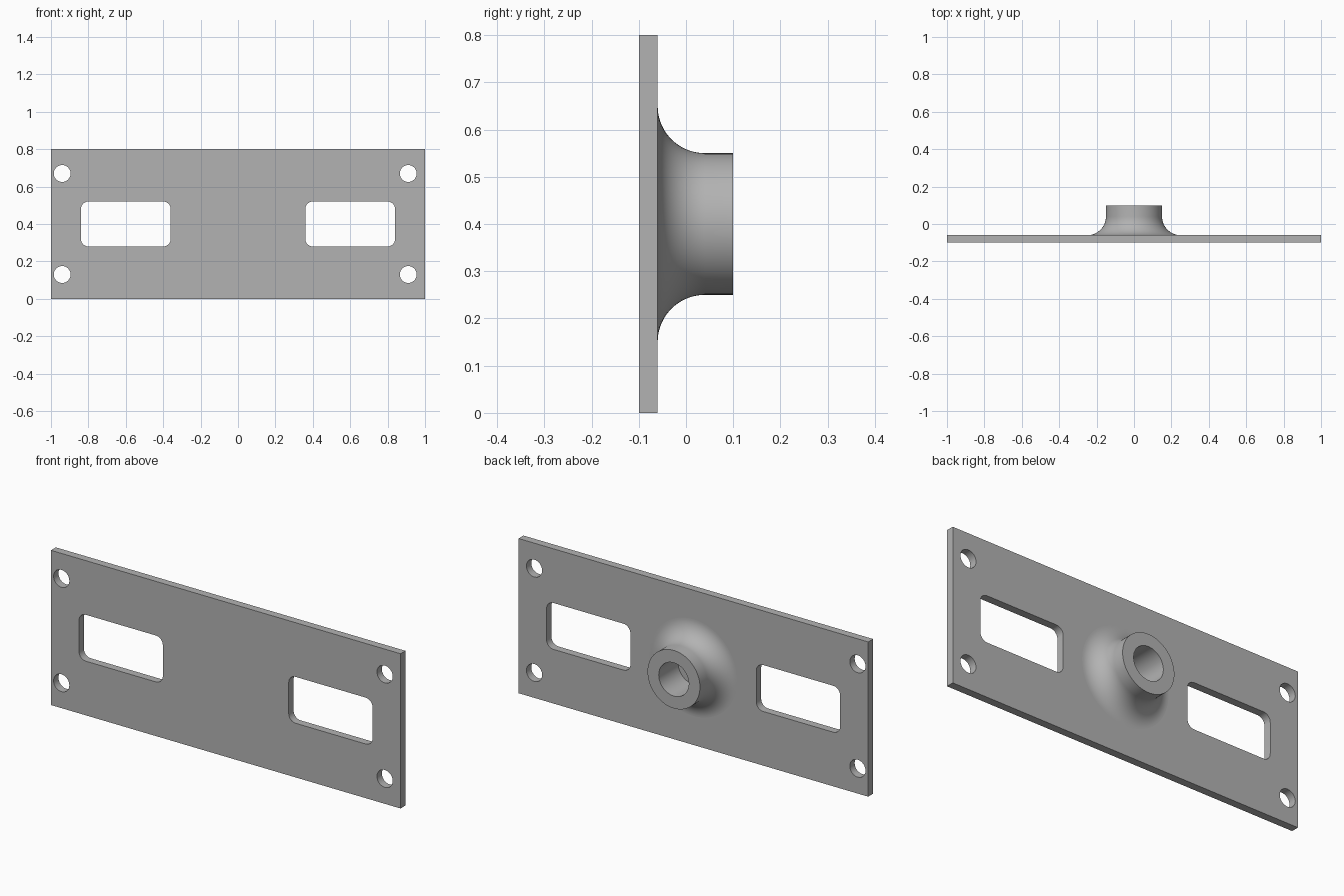
import bpy
import bmesh
from math import sin, cos, pi, radians
from mathutils import Matrix, Vector

cube = bpy.data.objects.get("Cube")
if cube:
    bpy.data.objects.remove(cube, do_unlink=True)

FRONT, BACK, TIP = -0.1, -0.06, 0.1
MID_Z = 0.4

grey = bpy.data.materials.new("plain_grey")
grey.use_nodes = True
grey.diffuse_color = (0.45, 0.45, 0.45, 1)
grey.node_tree.nodes["Principled BSDF"].inputs["Base Color"].default_value = (0.45, 0.45, 0.45, 1)


def arc(cx, cy, r, start, end, steps):
    """Points along a circular arc, angles in degrees."""
    angles = [radians(start + (end - start) * i / steps) for i in range(steps + 1)]
    return [(cx + r * cos(a), cy + r * sin(a)) for a in angles]


def rounded_rect(cx, cy, w, h, r):
    pts = []
    for i, (sx, sy) in enumerate([(1, 1), (-1, 1), (-1, -1), (1, -1)]):
        pts += arc(cx + sx * (w / 2 - r), cy + sy * (h / 2 - r), r, 90 * i, 90 * i + 90, 8)
    return pts


def finish(obj):
    obj.data.materials.clear()
    obj.data.materials.append(grey)
    bpy.ops.object.select_all(action="DESELECT")
    obj.select_set(True)
    bpy.context.view_layer.objects.active = obj
    bpy.ops.object.shade_smooth_by_angle(angle=radians(30))


def make_plate():
    # Filled outline with two windows and four bolt holes
    loops = [[(-1, 0), (1, 0), (1, 0.8), (-1, 0.8)]]
    loops += [rounded_rect(x, MID_Z, 0.48, 0.24, 0.04) for x in (-0.6, 0.6)]
    loops += [arc(x, z, 0.045, 0, 360, 40)[:-1] for x in (-0.94, 0.91) for z in (0.13, 0.67)]
    curve = bpy.data.curves.new("plate_outline", "CURVE")
    curve.dimensions = "2D"
    curve.fill_mode = "BOTH"
    curve.extrude = (BACK - FRONT) / 2
    for pts in loops:
        spline = curve.splines.new("POLY")
        spline.points.add(len(pts) - 1)
        for p, (x, y) in zip(spline.points, pts):
            p.co = (x, y, 0, 1)
        spline.use_cyclic_u = True
    temp = bpy.data.objects.new("plate_outline", curve)
    bpy.context.collection.objects.link(temp)
    mesh = bpy.data.meshes.new_from_object(temp.evaluated_get(bpy.context.evaluated_depsgraph_get()))
    bpy.data.objects.remove(temp, do_unlink=True)

    # Stand the plate upright
    mesh.transform(Matrix.Translation((0, (FRONT + BACK) / 2, 0)) @ Matrix.Rotation(pi / 2, 4, "X"))
    bm = bmesh.new()
    bm.from_mesh(mesh)
    bmesh.ops.remove_doubles(bm, verts=bm.verts, dist=1e-5)
    bmesh.ops.recalc_face_normals(bm, faces=bm.faces)
    bm.to_mesh(mesh)
    bm.free()
    plate = bpy.data.objects.new("mounting_plate", mesh)
    bpy.context.collection.objects.link(plate)
    finish(plate)


def make_boss():
    # Lathed profile (radius, depth): flared foot, straight collar, rim, blind bore
    profile = arc(0.25, BACK + 0.1, 0.1, 270, 180, 20)
    profile += [(0.15, TIP), (0.086, TIP), (0.086, BACK + 0.001), (0, BACK + 0.001)]
    bm = bmesh.new()
    verts = [bm.verts.new((r, y, MID_Z)) for r, y in profile]
    edges = [bm.edges.new(pair) for pair in zip(verts, verts[1:])]
    bmesh.ops.spin(bm, geom=verts + edges, cent=(0, 0, MID_Z), axis=(0, 1, 0),
                   angle=2 * pi, steps=72, use_merge=True)
    bmesh.ops.remove_doubles(bm, verts=bm.verts, dist=1e-5)
    bmesh.ops.recalc_face_normals(bm, faces=bm.faces)
    # The rim must face backwards, away from the plate
    rim = max(bm.faces, key=lambda f: f.calc_center_median().y)
    if rim.normal.dot(Vector((0, 1, 0))) < 0:
        bmesh.ops.reverse_faces(bm, faces=bm.faces)
    mesh = bpy.data.meshes.new("boss")
    bm.to_mesh(mesh)
    bm.free()
    boss = bpy.data.objects.new("flared_boss", mesh)
    bpy.context.collection.objects.link(boss)
    finish(boss)


make_plate()
make_boss()
